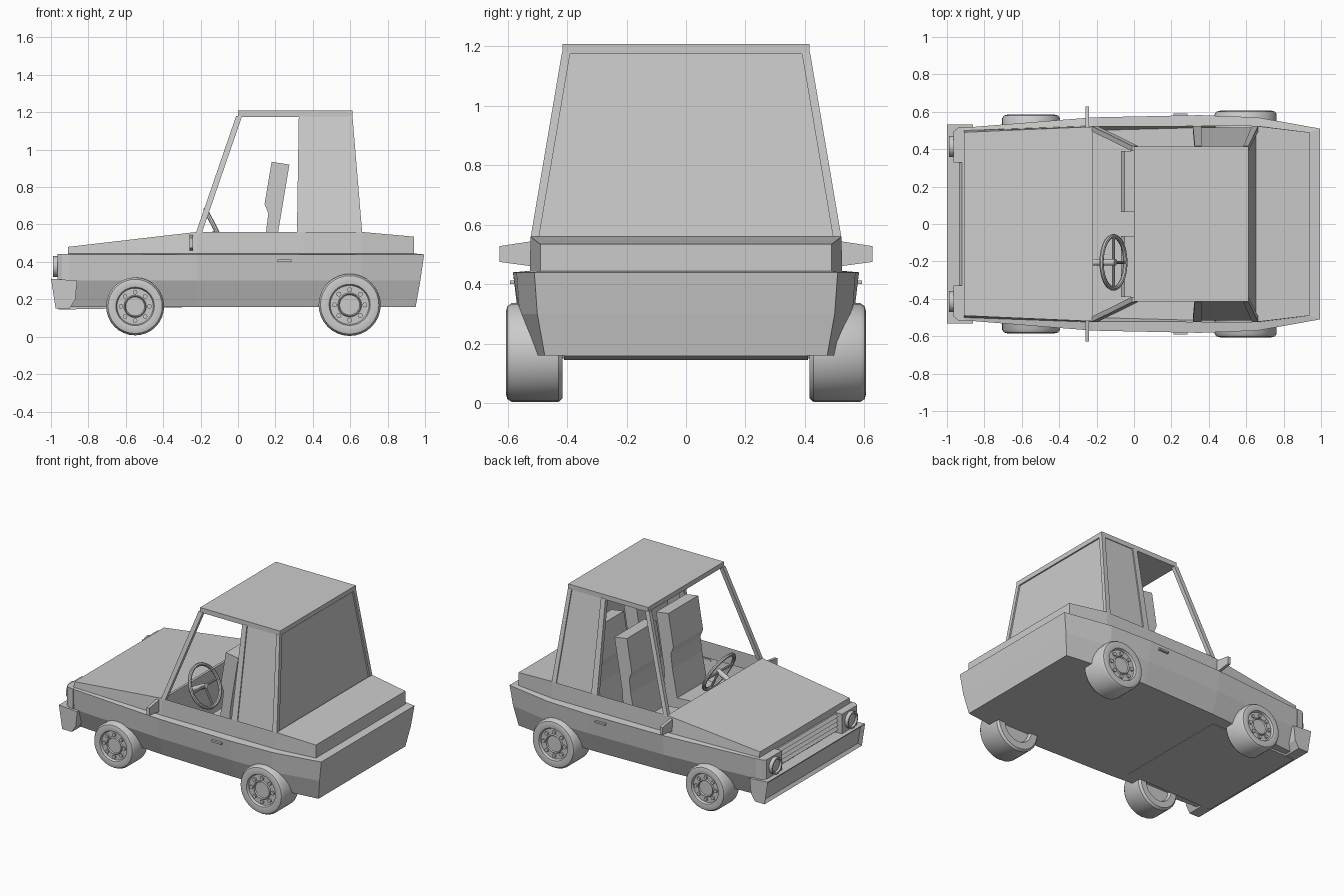
import bpy, bmesh, math
from mathutils import Vector

if "Cube" in bpy.data.objects:
    bpy.data.objects.remove(bpy.data.objects["Cube"])


def mesh(name, verts, faces, smooth=False):
    me = bpy.data.meshes.new(name)
    me.from_pydata([tuple(v) for v in verts], [], faces)
    bm = bmesh.new()
    bm.from_mesh(me)
    bmesh.ops.recalc_face_normals(bm, faces=bm.faces)
    bm.to_mesh(me)
    bm.free()
    ob = bpy.data.objects.new(name, me)
    bpy.context.scene.collection.objects.link(ob)
    if smooth:
        bpy.ops.object.select_all(action='DESELECT')
        ob.select_set(True)
        bpy.context.view_layer.objects.active = ob
        bpy.ops.object.shade_smooth_by_angle(angle=math.radians(35))
    return ob


def bridge(a, b, n):
    return [(a + i, a + (i + 1) % n, b + (i + 1) % n, b + i) for i in range(n)]


def prism(name, pts, vec):
    n = len(pts)
    a = [Vector(p) for p in pts]
    return mesh(name, a + [p + Vector(vec) for p in a],
                [tuple(range(n)), tuple(range(n, 2 * n))] + bridge(0, n, n))


def box(name, x0, x1, y0, y1, z0, z1):
    return prism(name, [(x0, y0, z0), (x1, y0, z0), (x1, y1, z0), (x0, y1, z0)], (0, 0, z1 - z0))


def lathe(name, prof, center, axis, n=32):
    """Spin (radius, distance along axis) points around an axis."""
    axis = Vector(axis).normalized()
    q = axis.to_track_quat('Z', 'Y')
    verts, faces = [], []
    for r, d in prof:
        for i in range(n):
            t = 2 * math.pi * i / n
            verts.append(Vector(center) + q @ Vector((r * math.cos(t), r * math.sin(t), d)))
    for k in range(len(prof) - 1):
        faces += bridge(k * n, k * n + n, n)
    last = (len(prof) - 1) * n
    faces += [tuple(range(n)), tuple(range(last, last + n))]
    return mesh(name, verts, faces, True)


def rod(name, p, q, r, n=12):
    d = Vector(q) - Vector(p)
    return lathe(name, [(r, 0), (r, d.length)], p, d, n)


# Body shell: five stations (x, half width, z) per level, nose to tail
levels = [
    [(-.95, .45, .16), (-.22, .50, .16), (.35, .515, .16), (.66, .51, .16), (.95, .475, .16)],
    [(-.91, .51, .30), (-.22, .555, .30), (.35, .565, .30), (.66, .56, .30), (.975, .50, .30)],
    [(-.91, .515, .44), (-.22, .57, .44), (.35, .582, .44), (.66, .57, .44), (.995, .51, .44)],
    [(-.91, .50, .445), (-.22, .525, .445), (.35, .525, .445), (.66, .525, .445), (.94, .49, .445)],
    [(-.91, .49, .48), (-.22, .52, .56), (.35, .523, .56), (.66, .523, .56), (.94, .49, .535)],
]
verts, faces = [], []
for lv in levels:
    verts += lv + [(x, -y, z) for x, y, z in reversed(lv)]
for k in range(4):
    faces += bridge(k * 10, k * 10 + 10, 10)
faces += [tuple(range(10)), (40, 41, 48, 49), (43, 44, 45, 46)]
mesh("body_shell", verts, faces)
box("firewall", -.24, -.22, -.5, .5, .17, .55)
box("trunk_wall", .64, .66, -.5, .5, .17, .555)
prism("front_undertray", [(-.96, -.41, .145), (-.3, -.41, .157), (-.3, -.41, .17), (-.96, -.41, .17)], (0, .82, 0))

# Roof slab
box("roof", 0, .612, -.415, .415, 1.175, 1.208)


# Pillars and rear side windows, lying on the sloped cabin side
def side_panel(name, s, xb0, xb1, xt0, xt1, inset, thick):
    yb, yt = .523 - inset, .417 - inset
    prism(name, [(xb0, s * yb, .555), (xb1, s * yb, .555), (xt1, s * yt, 1.18), (xt0, s * yt, 1.18)],
          (0, -s * thick, 0))


for s in (1, -1):
    side_panel("front_pillar", s, -.225, -.193, -.01, .022, 0, .028)
    side_panel("middle_pillar", s, .315, .36, .325, .36, 0, .028)
    side_panel("rear_pillar", s, .63, .664, .585, .612, 0, .028)
    side_panel("rear_side_window", s, .36, .63, .36, .585, .008, .012)
prism("rear_window", [(.652, -.5, .555), (.652, .5, .555), (.602, .395, 1.18), (.602, -.395, 1.18)], (-.012, 0, 0))

# Front bumper with recessed front panel
bumper = prism("front_bumper", [(-1, -.532, .31), (-.86, -.532, .30), (-.87, -.532, .20), (-.90, -.532, .15),
                                (-.975, -.532, .15)], (0, 1.064, 0))
bm = bmesh.new()
bm.from_mesh(bumper.data)
front = [f for f in bm.faces if f.normal.x < -.9]
bmesh.ops.inset_region(bm, faces=front, thickness=.03, depth=0)
bmesh.ops.translate(bm, verts=list({v for f in front for v in f.verts}), vec=(.018, 0, 0))
bm.to_mesh(bumper.data)
bm.free()

# Grille slats
for i in range(4):
    z = .325 + i * .03
    prism("grille_slat", [(-.91, -.335, z), (-.935, -.335, z), (-.92, -.335, z + .02), (-.91, -.335, z + .02)],
          (0, .67, 0))

for s in (1, -1):
    # Headlight housing and lamp
    prism("headlight_housing", [(-.90, s * .33, .30), (-.965, s * .33, .30), (-.965, s * .495, .30),
                                (-.94, s * .515, .30), (-.90, s * .518, .30)], (0, 0, .142))
    lathe("headlight", [(.056, 0), (.056, .025), (.046, .025), (.043, .012), (.025, .018)],
          (-.965, s * .415, .375), (-1, 0, 0), 24)
    # Wing mirror
    prism("wing_mirror", [(-.26, s * .515, .46), (-.26, s * .628, .475), (-.26, s * .628, .528),
                          (-.26, s * .515, .545)], (.02, 0, 0))
    # Door handle
    box("door_handle", .21, .285, s * .57, s * .592, .4, .412)

    # Wheels: tyre, dished rim, hub and bolts
    for label, x, R, y0, y1 in (("front", -.55, .155, .415, .585), ("rear", .597, .166, .415, .606)):
        w, k = y1 - y0, R / .155
        c = Vector((x, s * y0, R + (.007 if label == "front" else .004)))
        lathe(label + "_wheel", [(.09 * k, .02), (.1 * k, 0), (R - .012, 0), (R, .014), (R, w - .02),
                                 (R - .01, w - .005), (R - .03, w), (.103 * k, w - .004), (.097 * k, w - .02),
                                 (.06 * k, w - .02), (.055 * k, w - .012), (.05 * k, w - .02)], c, (0, s, 0))
        for i in range(8):
            t = math.pi / 4 * i
            p = c + Vector((.076 * k * math.cos(t), s * (w - .022), .076 * k * math.sin(t)))
            rod("wheel_bolt", p, p + Vector((0, s * .012, 0)), .012 * k)

    # Seats: back and cushion, front and rear rows
    for label, dx in (("front", 0), ("rear", .25)):
        y = s * .065
        prism(label + "_seat_back", [(dx + px, y, pz) for px, pz in (
            (.2, .3), (.215, .56), (.275, .92), (.18, .935), (.142, .71), (.162, .66), (.15, .56), (.1, .3))],
            (0, s * .325, 0))
        prism(label + "_seat_cushion", [(dx + px, y, pz) for px, pz in (
            (.2, .17), (.2, .36), (-.05, .38), (-.07, .34), (-.05, .17))], (0, s * .325, 0))

# Steering wheel, spokes and column
c = Vector((-.11, -.205, .555))
tilt = math.radians(63)
bpy.ops.mesh.primitive_torus_add(location=c, rotation=(0, tilt, 0), major_radius=.14, minor_radius=.012,
                                 major_segments=32, minor_segments=8)
bpy.context.object.name = "steering_wheel"
bpy.ops.object.shade_smooth_by_angle()
normal = Vector((math.sin(tilt), 0, math.cos(tilt)))
down = Vector((math.cos(tilt), 0, -math.sin(tilt)))
for d in (down, Vector((0, 1, 0)), Vector((0, -1, 0))):
    rod("steering_spoke", c, c + d * .14, .008, 8)
rod("steering_column", c + normal * .012, c - normal * .13, .018)
